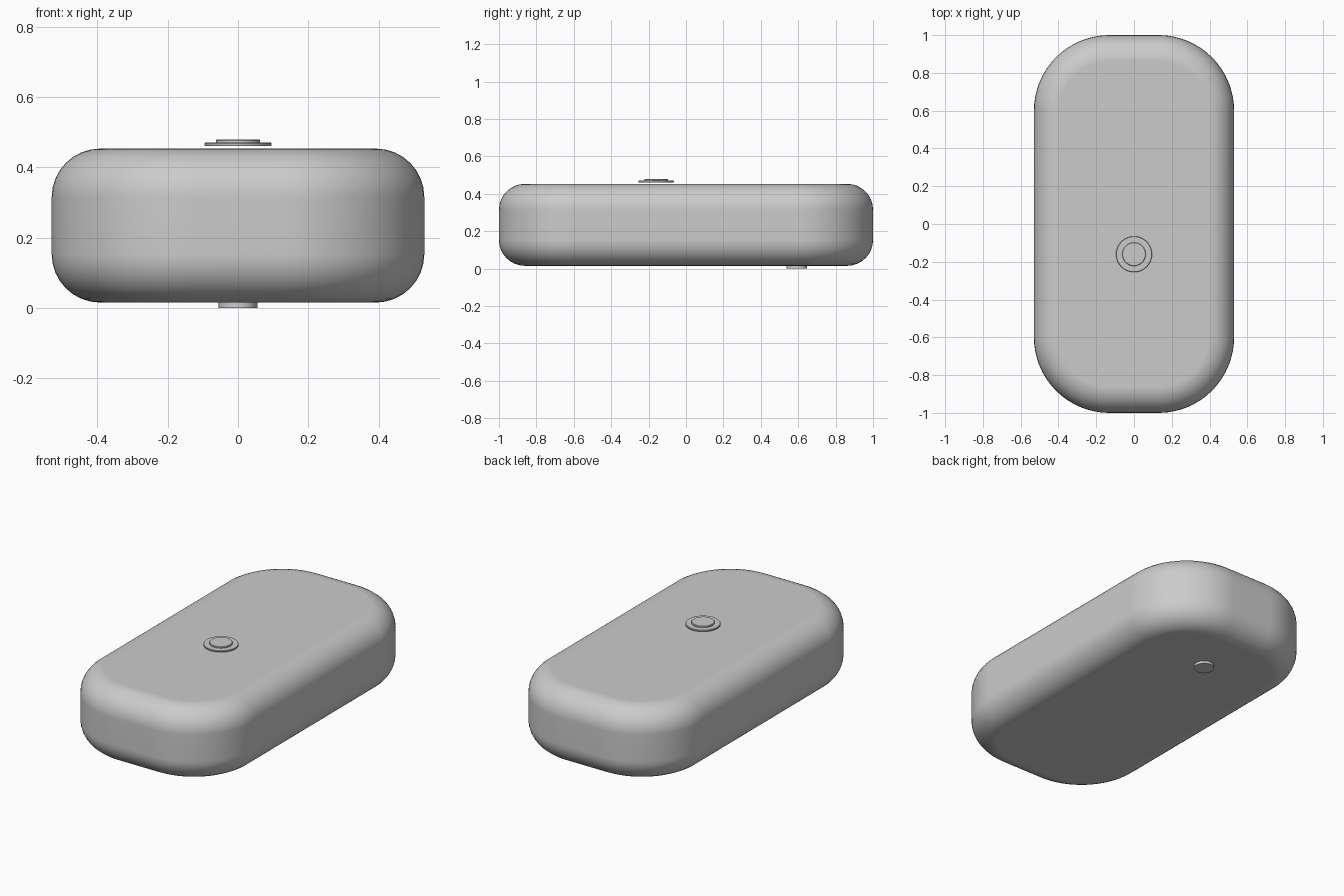
import bpy, bmesh
from math import sin, cos, pi, radians

if "Cube" in bpy.data.objects:
    bpy.data.objects.remove(bpy.data.objects["Cube"])


def finish(name, bm, location=(0, 0, 0)):
    bmesh.ops.recalc_face_normals(bm, faces=bm.faces[:])
    mesh = bpy.data.meshes.new(name)
    bm.to_mesh(mesh)
    bm.free()
    ob = bpy.data.objects.new(name, mesh)
    ob.location = location
    bpy.context.collection.objects.link(ob)
    bpy.ops.object.select_all(action='DESELECT')
    ob.select_set(True)
    bpy.context.view_layer.objects.active = ob
    bpy.ops.object.shade_smooth_by_angle(angle=radians(30))
    return ob


def loft(name, rings, location=(0, 0, 0)):
    """Skin a stack of equal-length point rings and cap both ends."""
    bm = bmesh.new()
    loops = [[bm.verts.new(p) for p in ring] for ring in rings]
    n = len(loops[0])
    for a, b in zip(loops, loops[1:]):
        for i in range(n):
            j = (i + 1) % n
            bm.faces.new((a[i], a[j], b[j], b[i]))
    bm.faces.new(loops[0][::-1])
    bm.faces.new(loops[-1])
    return finish(name, bm, location)


def rounded_rect(hx, hy, r, z, seg=16):
    pts = []
    for q, (sx, sy) in enumerate([(1, 1), (-1, 1), (-1, -1), (1, -1)]):
        for i in range(seg + 1):
            a = (q + i / seg) * pi / 2
            pts.append((sx * (hx - r) + r * cos(a), sy * (hy - r) + r * sin(a), z))
    return pts


def turned(name, profile, location, seg=48):
    rings = [[(r * cos(2 * pi * i / seg), r * sin(2 * pi * i / seg), z)
              for i in range(seg)] for r, z in profile]
    return loft(name, rings, location)


# Body: rounded slab with filleted top and bottom edges
HX, HY, CORNER, FILLET, Z0, Z1, STEPS = 0.53, 1.0, 0.40, 0.138, 0.015, 0.453, 8
arc = [(FILLET * (1 - cos(t)), FILLET * (1 - sin(t)))
       for t in (i * pi / 2 / STEPS for i in range(STEPS + 1))]
layers = [(inset, Z0 + h) for inset, h in reversed(arc)]
layers += [(inset, Z1 - h) for inset, h in arc]
body = loft("body", [rounded_rect(HX - d, HY - d, CORNER - d, z) for d, z in layers])
body.modifiers.new("flat_caps", 'WEIGHTED_NORMAL').keep_sharp = True

# Button on top: thin flange and raised cap, just clear of the body
BUTTON = (0, -0.16, 0)
turned("button_flange", [(0.094, 0.461), (0.095, 0.463), (0.095, 0.468), (0.093, 0.47)], BUTTON)
turned("button_cap", [(0.0625, 0.463), (0.0625, 0.476), (0.060, 0.479)], BUTTON)

# Small round foot underneath
turned("foot", [(0.055, 0.0), (0.055, 0.02)], (0, 0.593, 0))
